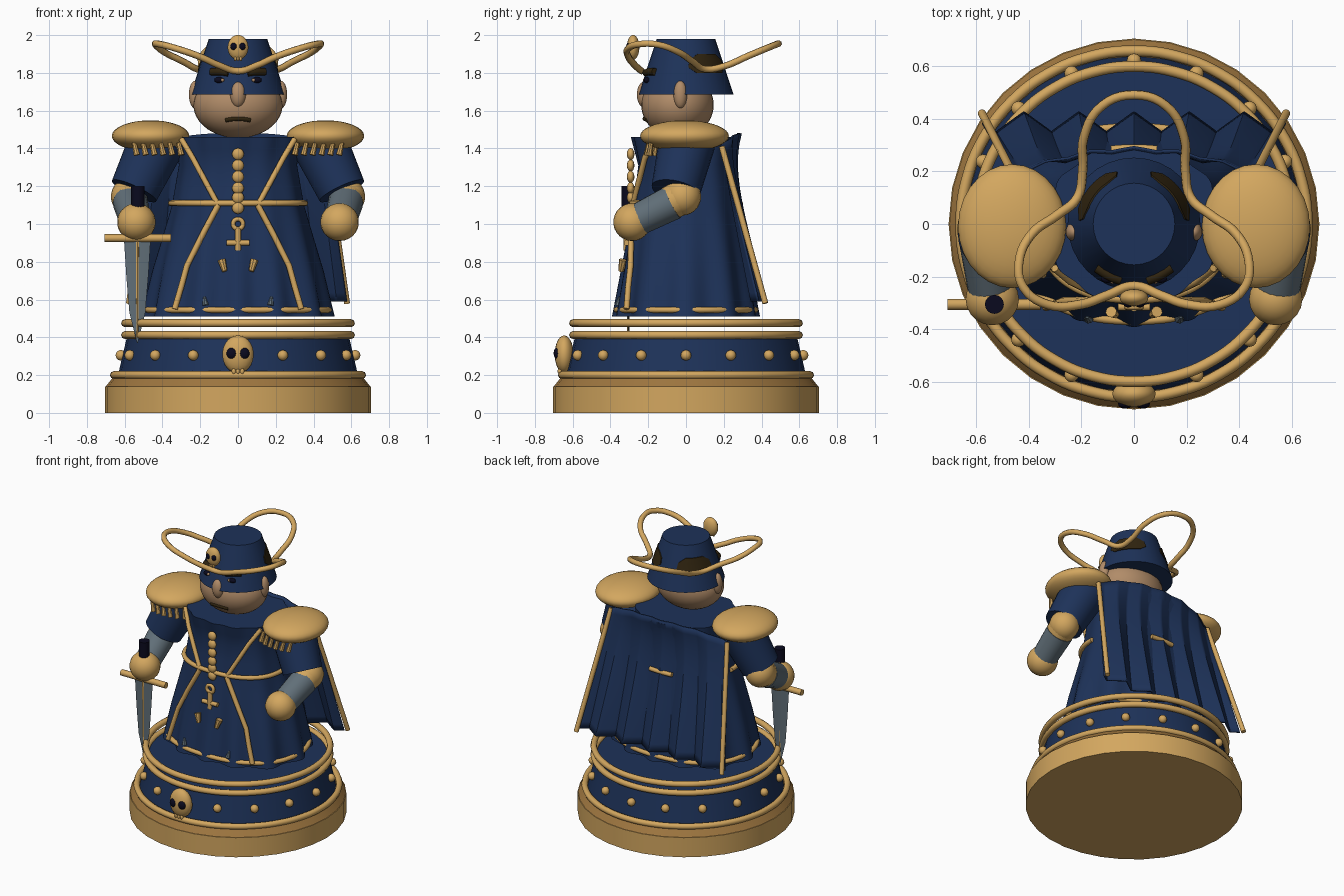
import bpy, bmesh, math
from mathutils import Vector
from math import sin, cos, pi

if "Cube" in bpy.data.objects:
    bpy.data.objects.remove(bpy.data.objects["Cube"])


def material(name, rgb):
    m = bpy.data.materials.new(name)
    m.diffuse_color = (*rgb, 1)
    m.use_nodes = True
    m.node_tree.nodes["Principled BSDF"].inputs["Base Color"].default_value = m.diffuse_color
    return m


GOLD = material("gold", (.65, .385, .115))
BRONZE = material("bronze", (.34, .18, .05))
BLUE = material("navy_blue", (.0125, .032, .1))
SKIN = material("skin", (.44, .262, .14))
STEEL = material("steel", (.12, .16, .19))
BROWN = material("dark_brown", (.03, .018, .005))
BLACK = material("blue_black", (.003, .003, .013))


def finish(name, bm, mat, angle=40):
    bmesh.ops.recalc_face_normals(bm, faces=bm.faces)
    me = bpy.data.meshes.new(name)
    bm.to_mesh(me)
    bm.free()
    me.materials.append(mat)
    o = bpy.data.objects.new(name, me)
    bpy.context.collection.objects.link(o)
    bpy.ops.object.select_all(action='DESELECT')
    o.select_set(True)
    bpy.context.view_layer.objects.active = o
    bpy.ops.object.shade_smooth_by_angle(angle=math.radians(angle))
    return o


def ball(name, loc, size, mat, seg=20):
    bm = bmesh.new()
    bmesh.ops.create_uvsphere(bm, u_segments=seg, v_segments=seg * 2 // 3, radius=1)
    for v in bm.verts:
        v.co = Vector([v.co[i] * size[i] + loc[i] for i in range(3)])
    return finish(name, bm, mat, 60)


def rod(name, a, b, r1, r2, mat, seg=20):
    a, b = Vector(a), Vector(b)
    bm = bmesh.new()
    bmesh.ops.create_cone(bm, cap_ends=True, segments=seg, radius1=r1, radius2=r2, depth=(b - a).length)
    q = (b - a).to_track_quat('Z', 'Y')
    for v in bm.verts:
        v.co = q @ v.co + (a + b) / 2
    return finish(name, bm, mat)


def loft(name, rings, mat, caps=True):
    bm = bmesh.new()
    rows = [[bm.verts.new(p) for p in ring] for ring in rings]
    n = len(rows[0])
    for r, s in zip(rows, rows[1:]):
        for i in range(n):
            bm.faces.new((r[i], r[(i + 1) % n], s[(i + 1) % n], s[i]))
    if caps:
        bm.faces.new(rows[0])
        bm.faces.new(rows[-1])
    return finish(name, bm, mat)


def tube(name, pts, r, mat, closed=False, smooth=True):
    cu = bpy.data.curves.new(name, 'CURVE')
    cu.dimensions = '3D'
    cu.bevel_depth, cu.bevel_resolution, cu.resolution_u = r, 2, 5
    cu.use_fill_caps = True
    sp = cu.splines.new('BEZIER')
    sp.bezier_points.add(len(pts) - 1)
    for p, co in zip(sp.bezier_points, pts):
        p.co = co
        p.handle_left_type = p.handle_right_type = 'AUTO' if smooth else 'VECTOR'
    sp.use_cyclic_u = closed
    cu.materials.append(mat)
    o = bpy.data.objects.new(name, cu)
    bpy.context.collection.objects.link(o)
    return o


def circle(r, z, n=32):
    return [(r * cos(2 * pi * i / n), r * sin(2 * pi * i / n), z) for i in range(n)]


def interp(table, z):
    for a, b in zip(table, table[1:]):
        if a[0] <= z <= b[0]:
            t = (z - a[0]) / (b[0] - a[0])
            return [p + (q - p) * t for p, q in zip(a, b)]
    return table[-1]


# Pedestal
loft("pedestal_foot", [circle(.704, 0), circle(.704, .14)], GOLD)
loft("pedestal_step", [circle(.7, .14), circle(.66, .19)], BRONZE)
loft("pedestal_drum", [circle(.64, .18), circle(.585, .415)], BLUE)
for name, R, z in (("lower_ring", .657, .2), ("middle_ring", .598, .412), ("upper_ring", .598, .475)):
    tube(name, circle(R, z, 24), .021, GOLD, True)
for i in range(1, 16):
    a = -pi / 2 + i * pi / 8
    ball("stud", (.62 * cos(a), .62 * sin(a), .305), (.028,) * 3, GOLD, 12)


def skull(x, y, z, s):
    ball("skull", (x, y, z), (.083 * s, .05 * s, .1 * s), GOLD)
    for e in (-1, 1):
        ball("skull_eye", (x + e * .033 * s, y - .038 * s, z + .005), (.028 * s, .018 * s, .03 * s), BLACK, 12)
    for k in (-1, 0, 1):
        ball("skull_tooth", (x + k * .022 * s, y - .02 * s, z - .09 * s), (.012 * s, .015 * s, .02 * s), GOLD, 8)


skull(0, -.645, .31, 1)
skull(0, -.28, 1.935, .66)

# Coat: rounded section, pleats deepen toward the hem (z, rx, ry, pleat, squareness)
COAT = [(.51, .49, .375, .045, 2.25), (.75, .44, .335, .032, 2.3), (1.1, .345, .275, .012, 2.4),
        (1.31, .31, .25, .01, 2.5), (1.46, .315, .285, .025, 2.5)]


def coat_point(a, z, grow=0, pleat=True):
    _, rx, ry, amp, p = interp(COAT, z)
    r = (abs(cos(a) / rx) ** p + abs(sin(a) / ry) ** p) ** (-1 / p)
    r = r * (1 + (amp * cos(12 * (a + pi / 2)) if pleat else 0)) + grow
    return (r * cos(a), r * sin(a), z)


def coat_front(x, z, grow):
    _, rx, ry, _, p = interp(COAT, z)
    return (x, -ry * (1 - abs(x / rx) ** p) ** (1 / p) - grow, z)


loft("coat", [[coat_point(2 * pi * i / 120, z) for i in range(120)]
              for z in (.51, .63, .75, .87, 1, 1.1, 1.2, 1.31, 1.39, 1.46)], BLUE)
tube("belt", [coat_point(-pi + pi * i / 16, 1.11, .012, False) for i in range(17)], .016, GOLD)
tube("belt_back", [coat_point(pi / 2 + .1 * i, 1.11, .012, False) for i in range(-3, 4)], .016, GOLD)
tube("hem_trim", [coat_point(2 * pi * i / 32, .545, -.002, False) for i in range(32)], .016, GOLD, True)
for s in (-1, 1):
    tube("chest_sash", [coat_front(s * x, z, g) for x, z, g in
                        ((.3, 1.45, .05), (.24, 1.35, .025), (.17, 1.22, .014), (.105, 1.1, .012))],
         .015, GOLD, False, False)
    tube("skirt_sash", [coat_front(s * x, z, g) for x, z, g in
                        ((.105, 1.1, .012), (.19, .94, .014), (.27, .78, .018), (.3, .67, .024), (.335, .55, .03))],
         .016, GOLD, False, False)
    rod("coat_clasp", coat_front(s * .087, .81, .012), coat_front(s * .07, .75, .012), .022, .014, GOLD, 8)
    rod("coat_stud", coat_front(s * .172, .57, .012), coat_front(s * .178, .615, .012), .018, .006, STEEL, 8)

# Buttons and pendant
for z in (1.37, 1.31, 1.25, 1.19, 1.14, 1.085):
    ball("button", (0, -.293, z), (.032, .02, .032), GOLD, 12)
tube("pendant_ring", [(.026 * cos(i * pi / 4), -.315, 1 + .026 * sin(i * pi / 4)) for i in range(8)], .012, GOLD, True)
rod("pendant_bar", (0, -.315, .86), (0, -.315, .98), .017, .017, GOLD, 10)
rod("pendant_cross", (-.06, -.315, .9), (.06, -.315, .9), .015, .015, GOLD, 10)

# Cape: sharply pleated sheet, flaring out behind the neck
bm = bmesh.new()
NU, NV = 110, 18
grid = []
for j in range(NV + 1):
    v = j / NV
    row = []
    for i in range(NU + 1):
        u = -1 + 2 * i / NU
        x = u * (.46 + .115 * v)
        wave = abs((abs(u) * 2.75) % 1 - .5) * 4 - 1
        y = .185 + .2 * v + .1 * (1 - v) ** 5 * (1 - u * u) + (.006 + .032 * v) * wave
        z = 1.41 + .07 * (1 - abs(u) ** 3) * (1 - v) - .82 * v
        row.append(bm.verts.new((x, y, z)))
    grid.append(row)
for r, s in zip(grid, grid[1:]):
    for i in range(NU):
        bm.faces.new((r[i], r[i + 1], s[i + 1], s[i]))
cape = finish("cape", bm, BLUE, 40)
mod = cape.modifiers.new("thickness", 'SOLIDIFY')
mod.thickness, mod.offset = .01, 0
for s in (-1, 1):
    rod("cape_trim", (s * .46, .19, 1.41), (s * .577, .42, .58), .016, .016, GOLD, 10)

# Shoulders, arms and hands
for s in (-1, 1):
    ball("epaulette", (s * .463, -.008, 1.466), (.205, .235, .083), GOLD, 28)
    for k in range(6):
        x = .315 + k * .047
        y = -.008 - .19 * (1 - ((x - .46) / .24) ** 2) ** .5
        rod("epaulette_fringe", (s * x, y, 1.43), (s * (x - .015), y - .01, 1.365), .012, .017, GOLD, 8)
    rod("sleeve", (s * .43, .005, 1.43), (s * .55, -.055, 1.175), .15, .13, BLUE, 24)
    ball("elbow", (s * .575, -.02, 1.145), (.098, .1, .1), GOLD)
    rod("upper_forearm", (s * .575, -.02, 1.145), (s * .568, -.085, 1.11), .095, .09, GOLD)
    rod("forearm_cuff", (s * .57, -.07, 1.115), (s * .545, -.25, 1.025), .093, .085, STEEL)
    ball("hand", (s * .538, -.285, 1.01), (.102, .1, .1), GOLD)

# Sword
rod("sword_grip", (-.53, -.305, 1.03), (-.53, -.305, 1.2), .036, .036, BLACK, 16)
rod("sword_guard", (-.708, -.305, .925), (-.355, -.305, .925), .021, .021, GOLD, 12)
blade = []
for z, w in ((.91, .07), (.72, .058), (.53, .042), (.37, .002)):
    blade.append([(-.533 - w, -.305, z), (-.533, -.305 - w * .14, z), (-.533 + w, -.305, z), (-.533, -.305 + w * .14, z)])
loft("sword_blade", blade, STEEL)
rod("sword_ridge", (-.533, -.307, .91), (-.533, -.305, .4), .011, .006, GOLD, 8)

# Head
ball("head", (0, -.045, 1.63), (.236, .192, .175), SKIN, 32)
ball("nose", (0, -.222, 1.685), (.042, .038, .068), SKIN)
tube("mouth", [(-.066, -.205, 1.55), (-.03, -.216, 1.556), (.03, -.216, 1.556), (.066, -.205, 1.55)], .012, BROWN)
for s in (-1, 1):
    ball("ear", (s * .228, -.03, 1.685), (.032, .036, .073), SKIN)
    ball("eye", (s * .1, -.208, 1.762), (.026, .016, .016), BLACK, 12)
    ball("eye_glint", (s * .082, -.218, 1.762), (.01, .01, .01), SKIN, 8)
    tube("eyebrow", [(s * .05, -.212, 1.8), (s * .09, -.197, 1.806), (s * .142, -.165, 1.806)], .02, BROWN)

# Hat, with hair showing at its back corners
loft("hat", [circle(.252, 1.685), circle(.155, 1.98)], BLUE)
for s in (-1, 1):
    rings = []
    for z, half in ((1.8, .4), (1.83, .6), (1.87, .56), (1.9, .32)):
        r = .252 - (z - 1.685) * .329
        angs = [.66 - half + half * k / 3 for k in range(7)]
        rings.append([((r + d) * s * cos(a), (r + d) * sin(a), z) for d, seq in ((.006, angs), (-.004, angs[::-1]))
                      for a in seq])
    loft("hair_patch", rings, BROWN)

# Looping gold cord around the hat
half = [(.1, -.27, 1.84), (.2, -.305, 1.885), (.33, -.305, 1.93), (.42, -.24, 1.953), (.437, -.15, 1.95),
        (.39, -.04, 1.91), (.29, .035, 1.86), (.215, .1, 1.82), (.195, .2, 1.835), (.19, .33, 1.89), (.12, .45, 1.94)]
tube("hat_cord", [(0, -.235, 1.81)] + half + [(0, .49, 1.955)] + [(-x, y, z) for x, y, z in half[::-1]],
     .018, GOLD, True)
